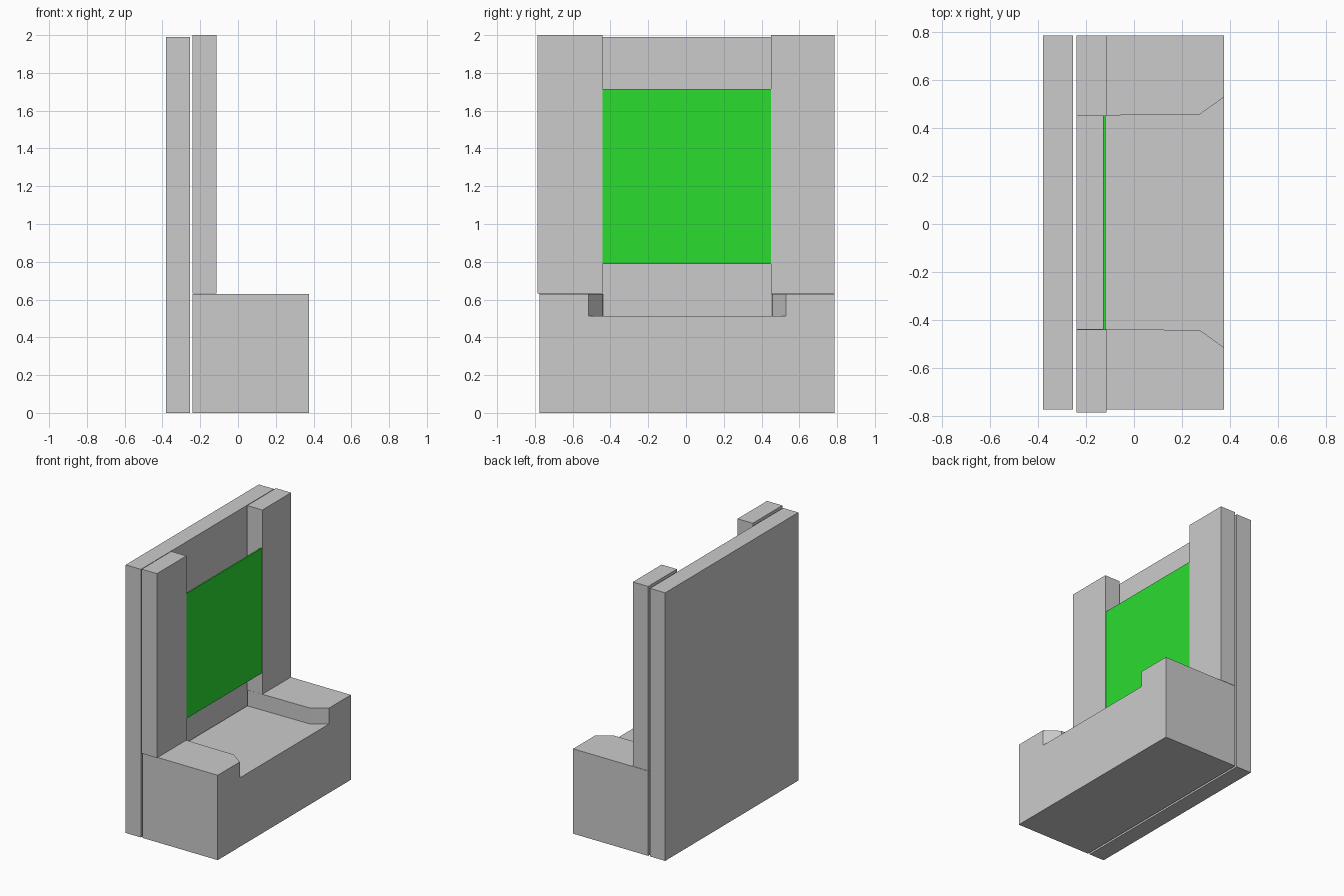
import bpy

if "Cube" in bpy.data.objects:
    bpy.data.objects.remove(bpy.data.objects["Cube"])


def prism(name, outline, z0, z1):
    """Extrude a counter-clockwise xy outline from z0 to z1."""
    n = len(outline)
    verts = [(x, y, z) for z in (z0, z1) for x, y in outline]
    faces = [tuple(reversed(range(n))), tuple(range(n, 2 * n))]
    faces += [(i, (i + 1) % n, n + (i + 1) % n, n + i) for i in range(n)]
    mesh = bpy.data.meshes.new(name)
    mesh.from_pydata(verts, [], faces)
    obj = bpy.data.objects.new(name, mesh)
    bpy.context.collection.objects.link(obj)
    return obj


def box(name, x0, x1, y0, y1, z0, z1):
    return prism(name, [(x0, y0), (x1, y0), (x1, y1), (x0, y1)], z0, z1)


# Back panel, standing just behind the rest
box("back_panel", -0.38, -0.255, -0.775, 0.787, 0.0, 1.99)

# Side pillars resting on the base
box("pillar_right", -0.24, -0.115, -0.787, -0.441, 0.632, 2.0)
box("pillar_left", -0.24, -0.115, 0.45, 0.787, 0.632, 2.0)

# Base block with a shallow channel that flares at its mouth
base = box("base", -0.24, 0.376, -0.775, 0.787, 0.0, 0.63)
channel = prism("channel_cutter", [
    (-0.30, -0.437), (0.275, -0.443), (0.376, -0.516), (0.45, -0.57),
    (0.45, 0.584), (0.376, 0.53), (0.275, 0.458), (-0.30, 0.451)], 0.512, 0.8)
channel.hide_render = True
cut = base.modifiers.new("channel", 'BOOLEAN')
cut.operation = 'DIFFERENCE'
cut.solver = 'EXACT'
cut.object = channel
bpy.context.view_layer.objects.active = base
bpy.ops.object.modifier_apply(modifier=cut.name)
bpy.data.objects.remove(channel)

# Green screen between the pillars
screen = box("screen", -0.13, -0.12, -0.441, 0.45, 0.787, 1.715)
green = bpy.data.materials.new("screen_green")
green.diffuse_color = (0.024, 0.72, 0.03, 1.0)
green.use_nodes = True
green.node_tree.nodes["Principled BSDF"].inputs["Base Color"].default_value = green.diffuse_color
screen.data.materials.append(green)
